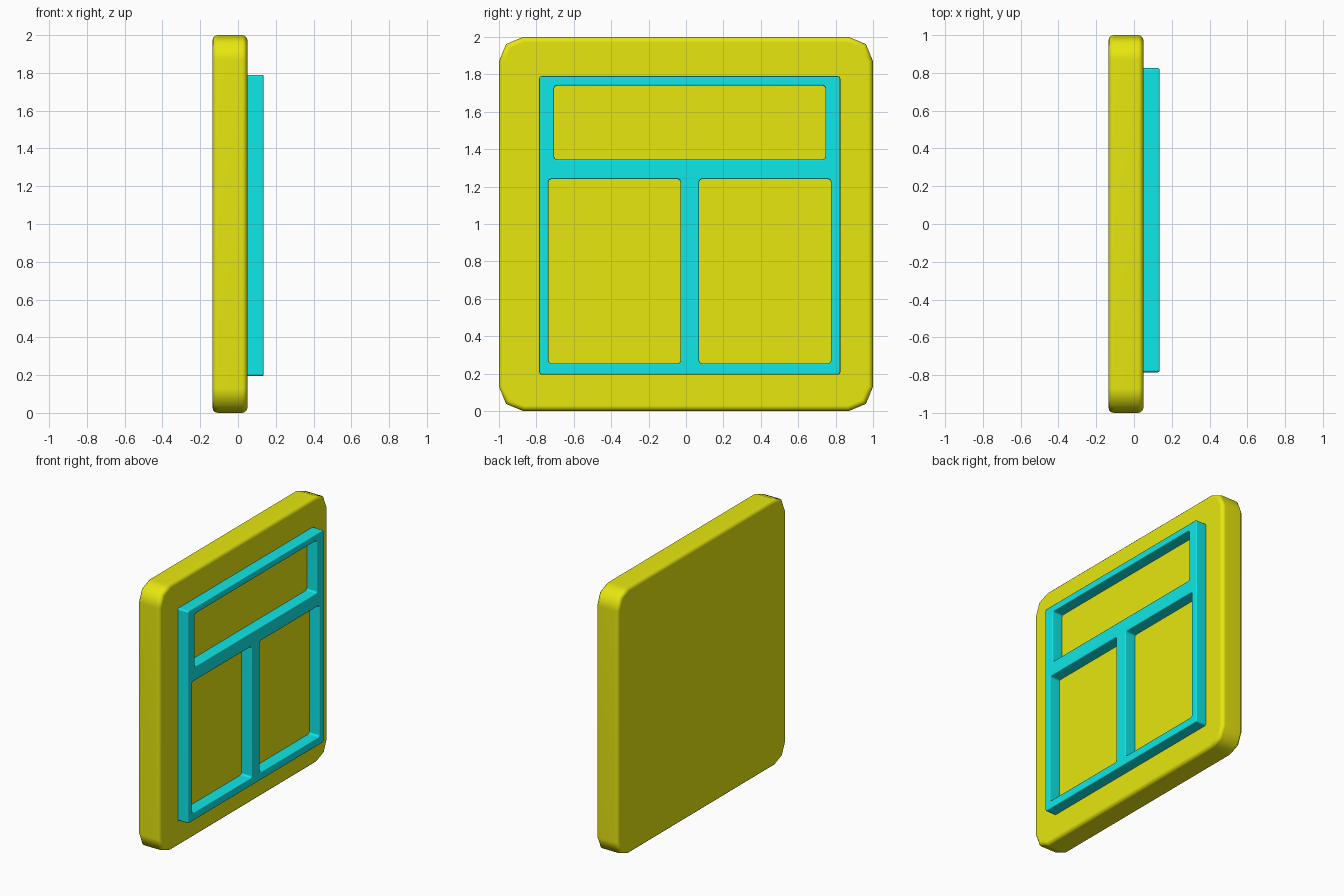
import bpy
import bmesh
from math import cos, sin, pi, radians
from mathutils import Matrix

cube = bpy.data.objects.get("Cube")
if cube:
    bpy.data.objects.remove(cube, do_unlink=True)


def make_material(name, rgb):
    mat = bpy.data.materials.new(name)
    mat.use_nodes = True
    color = (*rgb, 1.0)
    mat.diffuse_color = color
    mat.node_tree.nodes["Principled BSDF"].inputs["Base Color"].default_value = color
    return mat


def rounded_rect(y0, y1, z0, z1, radius, segments=2):
    """Outline points of a rectangle with arc corners."""
    corners = [(y1 - radius, z1 - radius), (y0 + radius, z1 - radius),
               (y0 + radius, z0 + radius), (y1 - radius, z0 + radius)]
    points = []
    for quarter, (cy, cz) in enumerate(corners):
        for step in range(segments + 1):
            a = (quarter + step / segments) * pi / 2
            points.append((cy + radius * cos(a), cz + radius * sin(a)))
    return points


def panel(name, outlines, x0, x1, bevel, resolution, mat):
    """Extrude nested outlines along x with softened rims."""
    curve = bpy.data.curves.new(name, "CURVE")
    curve.dimensions = "2D"
    curve.fill_mode = "BOTH"
    curve.extrude = (x1 - x0) / 2 - bevel
    curve.bevel_depth = bevel
    curve.bevel_resolution = resolution
    curve.offset = -bevel
    for outline in outlines:
        spline = curve.splines.new("POLY")
        spline.points.add(len(outline) - 1)
        spline.use_cyclic_u = True
        for point, (y, z) in zip(spline.points, outline):
            point.co = (y, z, 0, 1)
    source = bpy.data.objects.new(name + " outline", curve)
    bpy.context.collection.objects.link(source)
    bpy.context.view_layer.update()
    mesh = bpy.data.meshes.new_from_object(
        source.evaluated_get(bpy.context.evaluated_depsgraph_get()))
    bpy.data.objects.remove(source, do_unlink=True)

    # Weld the caps to the rims and turn the panel to face +x
    bm = bmesh.new()
    bm.from_mesh(mesh)
    bmesh.ops.remove_doubles(bm, verts=bm.verts, dist=0.0005)
    bmesh.ops.dissolve_limit(bm, angle_limit=radians(1),
                             verts=bm.verts, edges=bm.edges)
    turn = Matrix(((0, 0, 1, (x0 + x1) / 2), (1, 0, 0, 0),
                   (0, 1, 0, 0), (0, 0, 0, 1)))
    bm.transform(turn)
    bmesh.ops.recalc_face_normals(bm, faces=bm.faces)
    bm.to_mesh(mesh)
    bm.free()

    mesh.name = name
    mesh.materials.clear()
    mesh.materials.append(mat)
    obj = bpy.data.objects.new(name, mesh)
    bpy.context.collection.objects.link(obj)
    bpy.ops.object.select_all(action="DESELECT")
    obj.select_set(True)
    bpy.context.view_layer.objects.active = obj
    bpy.ops.object.shade_smooth_by_angle(angle=radians(60))
    weighted = obj.modifiers.new("Flat faces", "WEIGHTED_NORMAL")
    weighted.keep_sharp = True
    return obj


yellow = make_material("yellow", (0.8, 0.8, 0.005))
cyan = make_material("cyan", (0.005, 0.8, 0.8))

# Thick backing plate with clipped corners
panel("backing_plate", [rounded_rect(-1, 1, 0, 2, 0.13)],
      -0.135, 0.05, 0.028, 2, yellow)

# Raised frame: one wide opening above two tall ones
panel("raised_frame", [
    rounded_rect(-0.785, 0.825, 0.195, 1.79, 0.012),
    rounded_rect(-0.705, 0.745, 1.345, 1.74, 0.015),
    rounded_rect(-0.735, -0.03, 0.255, 1.24, 0.015),
    rounded_rect(0.07, 0.775, 0.255, 1.24, 0.015),
], 0.04, 0.135, 0.007, 1, cyan)
